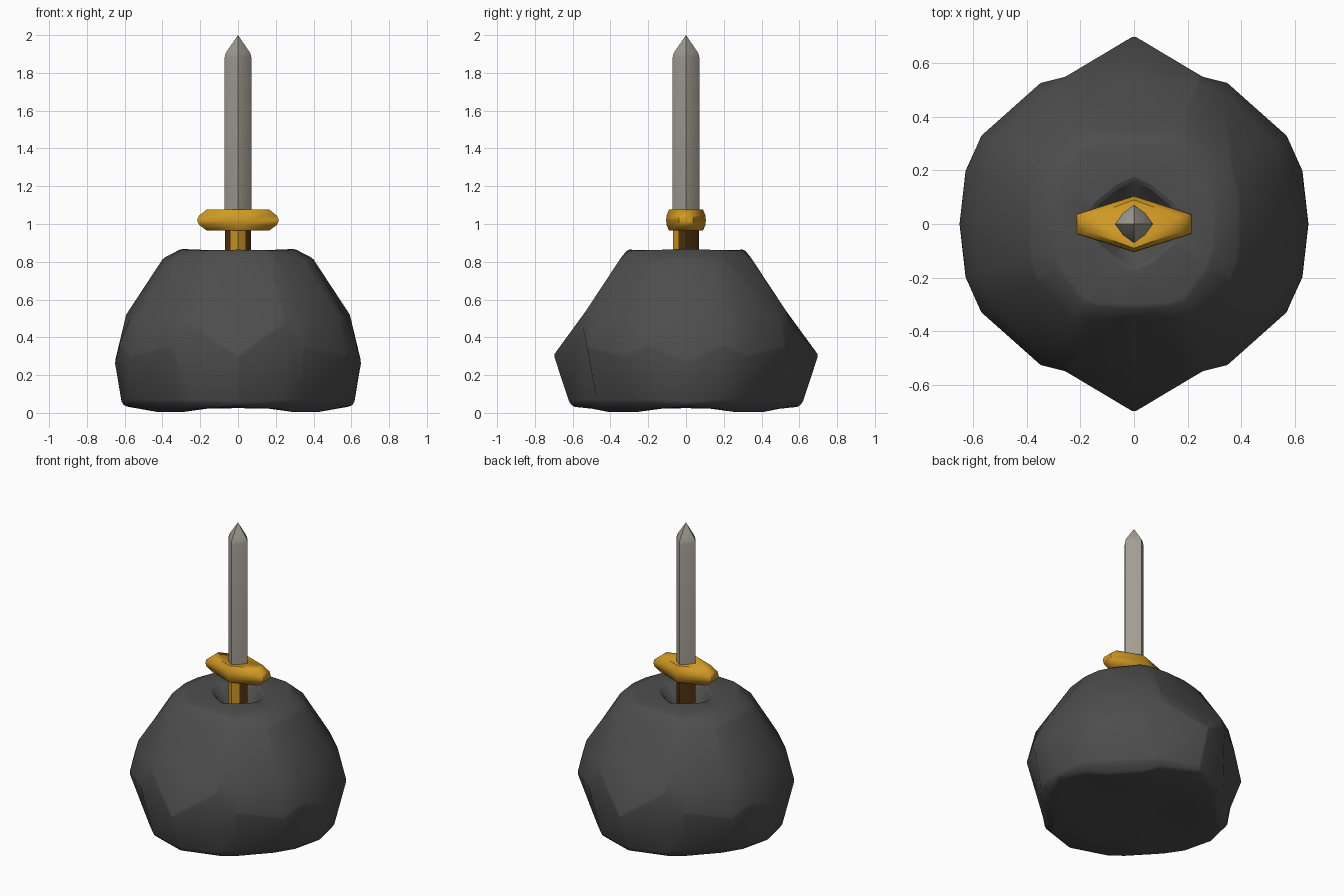
import bpy, bmesh, math

if "Cube" in bpy.data.objects:
    bpy.data.objects.remove(bpy.data.objects["Cube"])


def material(name, rgb):
    m = bpy.data.materials.new(name)
    m.diffuse_color = (*rgb, 1)
    m.use_nodes = True
    m.node_tree.nodes["Principled BSDF"].inputs["Base Color"].default_value = m.diffuse_color
    return m


STONE = material("dark stone", (0.075, 0.075, 0.075))
STEEL = material("grey steel", (0.36, 0.34, 0.29))
GOLD = material("gold", (0.64, 0.32, 0.018))
BROWN = material("dark brown", (0.075, 0.032, 0.005))


def loft(name, rings, mats, start=None, end=None):
    """Skin a list of closed rings, closing each end with a fan or a flat cap."""
    bm = bmesh.new()
    loops = [[bm.verts.new(p) for p in ring] for ring in rings]
    n = len(loops[0])
    for a, b in zip(loops, loops[1:]):
        for i in range(n):
            j = (i + 1) % n
            bm.faces.new((a[i], a[j], b[j], b[i]))
    for loop, tip in ((loops[0], start), (loops[-1], end)):
        if tip is None:
            bm.faces.new(loop)
        else:
            v = bm.verts.new(tip)
            for i in range(n):
                bm.faces.new((loop[i], loop[(i + 1) % n], v))
    bmesh.ops.recalc_face_normals(bm, faces=bm.faces)
    me = bpy.data.meshes.new(name)
    bm.to_mesh(me)
    bm.free()
    for m in mats:
        me.materials.append(m)
    ob = bpy.data.objects.new(name, me)
    bpy.context.collection.objects.link(ob)
    return ob


def smooth(ob, angle):
    bpy.ops.object.select_all(action='DESELECT')
    ob.select_set(True)
    bpy.context.view_layer.objects.active = ob
    bpy.ops.object.shade_smooth_by_angle(angle=math.radians(angle))


# Boulder: one quadrant of radii and heights, mirrored to a full ring of 20
ANGLES = (0, 17.5, 30, 56, 66, 90)


def quad_ring(radii, heights):
    q = [(r * math.cos(math.radians(a)), r * math.sin(math.radians(a)), z)
         for a, r, z in zip(ANGLES, radii, heights)]
    half = q + [(-x, y, z) for x, y, z in q[-2::-1]]
    return half + [(x, -y, z) for x, y, z in half[-2:0:-1]]


boulder = loft("boulder", [
    quad_ring((.36, .36, .36, .36, .36, .36), (.025, .025, .02, .02, .025, .025)),
    quad_ring((.59, .56, .51, .51, .555, .60), (.032, .022, .005, .005, .022, .032)),
    quad_ring((.615, .61, .575, .57, .60, .62), (.05, .06, .06, .06, .06, .055)),
    quad_ring((.652, .66, .66, .632, .605, .705), (.27, .36, .30, .35, .47, .30)),
    quad_ring((.592, .60, .605, .595, .58, .542), (.52, .50, .52, .50, .54, .52)),
    quad_ring((.395, .41, .42, .42, .385, .345), (.82, .81, .80, .79, .81, .82)),
    quad_ring((.30, .31, .32, .34, .33, .31), (.868, .866, .862, .86, .862, .864)),
    quad_ring((.17, .165, .155, .145, .15, .165), (.862,) * 6),
    quad_ring((.09,) * 6, (.77,) * 6),
], [STONE], start=(0, 0, .05), end=(0, 0, .76))
mod = boulder.modifiers.new("soft edges", 'BEVEL')
mod.width, mod.segments, mod.limit_method = .01, 1, 'ANGLE'
mod.angle_limit = math.radians(25)
smooth(boulder, 50)


# Sword: rounded diamond section with corners on the axes
def section(r, z):
    radii = (r, r * .82)
    return [(radii[i % 2] * math.cos(math.tau * i / 8),
             radii[i % 2] * math.sin(math.tau * i / 8), z) for i in range(8)]


blade = loft("blade", [section(.071, 1.03), section(.071, 1.88), section(.065, 1.905)],
             [STEEL], end=(0, 0, 2.0))
smooth(blade, 50)

grip = loft("grip", [section(.070, .76), section(.070, 1.03)], [BROWN, GOLD])
for f in grip.data.polygons:  # gilded strip on the front
    f.material_index = int(f.normal.y < -.75)
smooth(grip, 50)


# Crossguard: diamond plan with chamfered rim
def diamond(x, end, mid, z):
    return [(x, -end, z), (x, end, z), (0, mid, z), (-x, end, z), (-x, -end, z), (0, -mid, z)]


guard = loft("crossguard", [
    diamond(.165, .03, .09, .965), diamond(.205, .038, .103, .995),
    diamond(.217, .036, .105, 1.02),
    diamond(.205, .038, .103, 1.045), diamond(.165, .03, .09, 1.077)], [GOLD])
smooth(guard, 60)
